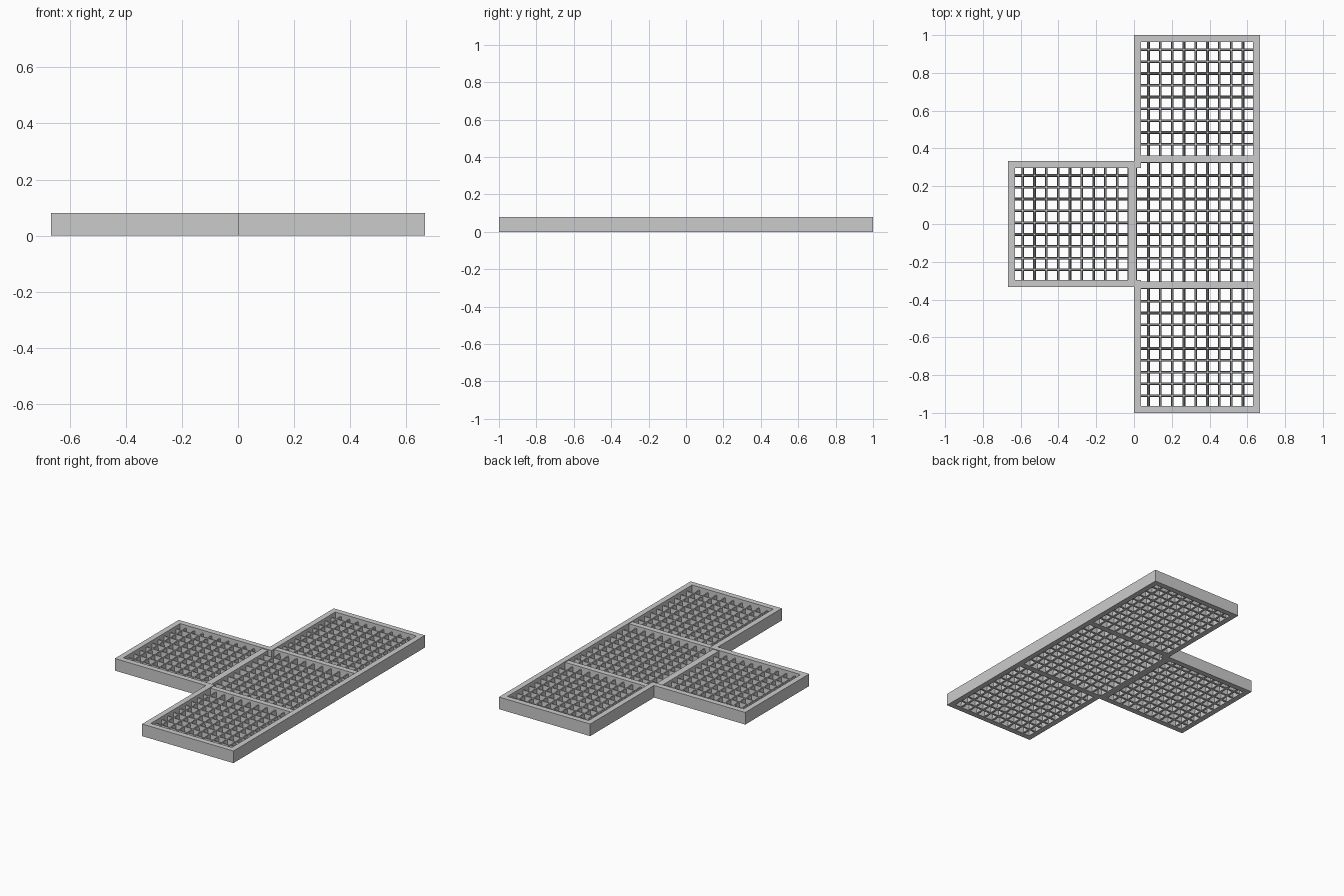
import bpy, bmesh

if "Cube" in bpy.data.objects:
    bpy.data.objects.remove(bpy.data.objects["Cube"])

H = 0.08          # frame height
W = 0.037         # frame wall width
S = 2 / 3         # cell size
P = 0.0625        # slat pitch
T = 0.014         # slat thickness


def mesh_object(name, bm):
    me = bpy.data.meshes.new(name)
    bmesh.ops.recalc_face_normals(bm, faces=bm.faces)
    bm.to_mesh(me)
    bm.free()
    ob = bpy.data.objects.new(name, me)
    bpy.context.collection.objects.link(ob)
    return ob


def ridge(name, a, b, half, z0, z1, top):
    """Straight bar from a to b with a tapering cross-section."""
    bm = bmesh.new()
    dx, dy = (b[0] - a[0], b[1] - a[1])
    n = (0, 1) if abs(dx) > abs(dy) else (1, 0)
    prof = [(-half, z0), (half, z0), (top, z1), (-top, z1)]
    ends = [[bm.verts.new((p[0] + n[0] * o, p[1] + n[1] * o, z)) for o, z in prof] for p in (a, b)]
    for i in range(4):
        j = (i + 1) % 4
        bm.faces.new((ends[0][i], ends[0][j], ends[1][j], ends[1][i]))
    bm.faces.new(ends[0])
    bm.faces.new(ends[1])
    return mesh_object(name, bm)


# outer frame: T outline and its inset, extruded into a wall
def outline(d):
    h = S / 2
    return [(d, -1 + d), (S - d, -1 + d), (S - d, 1 - d), (d, 1 - d),
            (d, h - d), (-S + d, h - d), (-S + d, -h + d), (d, -h + d)]


bm = bmesh.new()
rings = [[bm.verts.new((x, y, z)) for x, y in outline(d)]
         for d, z in ((0, 0), (0, H), (W, H), (W, 0))]
for k in range(4):
    a, b = rings[k], rings[(k + 1) % 4]
    for i in range(8):
        j = (i + 1) % 8
        bm.faces.new((a[i], a[j], b[j], b[i]))
mesh_object("outer_frame", bm)

# dividers between the four cells
for s, nm in ((1, "back"), (-1, "front")):
    y = s * S / 2 + 0.01
    ridge(nm + "_divider", (W, y), (S - W, y), 0.02, 0, H - 0.005, 0.018)
ridge("side_divider", (-0.01, -S / 2 + W), (-0.01, S / 2 - W), 0.025, 0, H - 0.005, 0.022)

# grids of slats in each cell
e = 0.03
cells = {"back": (e, S - e, S / 2 + .01, 1 - e), "middle": (0.0, S - e, -S / 2 + .01, S / 2 + .01),
         "front": (e, S - e, -1 + e, -S / 2 + .01), "side": (-S + e, -.01, -S / 2 + e, S / 2 - e)}
for nm, (x0, x1, y0, y1) in cells.items():
    xs = -0.589 if nm == "side" else 0.077
    ys = {"back": 0.422, "middle": -0.243, "front": -0.909, "side": -0.243}[nm]
    for i in range(9):
        x, y = xs + i * P, ys + i * P
        ridge(f"{nm}_slat_y_{i}", (x, y0), (x, y1), T / 2, 0.005, 0.06, T / 4)
        ridge(f"{nm}_slat_x_{i}", (x0, y), (x1, y), T / 2, 0.005, 0.06, T / 4)
